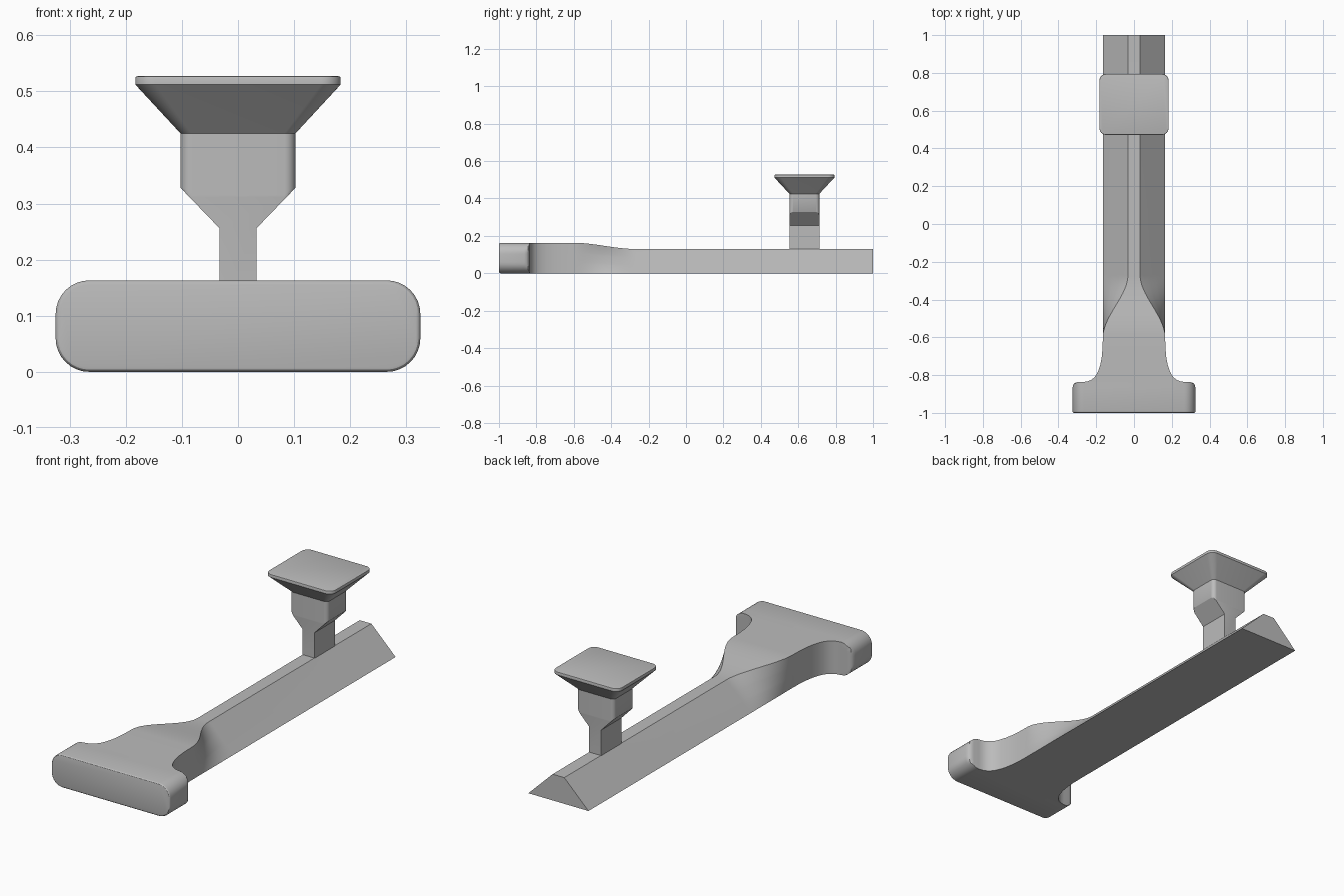
import bpy, bmesh, math

if "Cube" in bpy.data.objects:
    bpy.data.objects.remove(bpy.data.objects["Cube"])

grey = bpy.data.materials.new("plain grey")
grey.diffuse_color = (0.5, 0.5, 0.5, 1)
grey.use_nodes = True
grey.node_tree.nodes["Principled BSDF"].inputs["Base Color"].default_value = grey.diffuse_color


def rounded_rect(hx, hy, r, steps=8):
    """Closed outline of a rounded rectangle centred on the origin."""
    pts = []
    for k, (sx, sy) in enumerate(((1, 1), (-1, 1), (-1, -1), (1, -1))):
        for i in range(steps + 1):
            a = math.pi / 2 * (k + i / steps)
            pts.append((sx * (hx - r) + r * math.cos(a),
                        sy * (hy - r) + r * math.sin(a)))
    return pts


def clamp(v, limit):
    return max(-limit, min(limit, v))


def loft(name, rings):
    """Skin a list of equal-length rings, capping both ends."""
    bm = bmesh.new()
    vs = [[bm.verts.new(p) for p in ring] for ring in rings]
    n = len(vs[0])
    for a, b in zip(vs, vs[1:]):
        for i in range(n):
            j = (i + 1) % n
            bm.faces.new((a[i], a[j], b[j], b[i]))
    bm.faces.new(vs[0])
    bm.faces.new(vs[-1])
    bmesh.ops.remove_doubles(bm, verts=bm.verts, dist=0.00005)
    bmesh.ops.recalc_face_normals(bm, faces=bm.faces)
    me = bpy.data.meshes.new(name)
    bm.to_mesh(me)
    bm.free()
    me.materials.append(grey)
    ob = bpy.data.objects.new(name, me)
    bpy.context.collection.objects.link(ob)
    bpy.context.view_layer.objects.active = ob
    ob.select_set(True)
    bpy.ops.object.shade_smooth_by_angle(angle=math.radians(30))
    ob.select_set(False)
    return ob


# Body: wide rounded head, flared neck, then a tapered rail
HEAD, NECK, RIDGE = 0.325, 0.165, 0.032
TALL, LOW = 0.163, 0.13


def body_ring(y, w, t, h, inset=0.0):
    ring = []
    for x, z in rounded_rect(HEAD - inset, TALL / 2 - inset, 0.06 - inset):
        f = (z + TALL / 2) / TALL
        ring.append((clamp(x, w + (t - w) * f), y, f * h))
    return ring


rings = []
# softened front edge
for a in (0, 30, 60, 90):
    s = math.radians(a)
    rings.append(body_ring(-1 + 0.008 * (1 - math.cos(s)), HEAD, HEAD, TALL,
                           0.008 * (1 - math.sin(s))))
# rounded back corners of the head and concave flare into the neck
flare = [(-0.865, 0.325), (-0.852, 0.322), (-0.844, 0.316), (-0.839, 0.306),
         (-0.837, 0.295), (-0.836, 0.265), (-0.833, 0.245), (-0.825, 0.226),
         (-0.812, 0.21), (-0.795, 0.197), (-0.77, 0.186), (-0.74, 0.177),
         (-0.70, 0.17), (-0.65, 0.166)]
rings += [body_ring(y, w, w, TALL) for y, w in flare]
# blend of the neck into the narrow ridge
for i in range(25):
    u = i / 24
    s = u * u * (3 - 2 * u)
    rings.append(body_ring(-0.6 + 0.33 * u, NECK, NECK + (RIDGE - NECK) * s,
                           TALL + (LOW - TALL) * s))
rings.append(body_ring(1, NECK, RIDGE, LOW))
loft("body", rings)

# Post: thin stem, sloped shoulders, block and a flared square pad
CY = 0.633


def post_ring(z, hx, hy, r, limit=1.0):
    return [(clamp(x, limit), CY + y, z) for x, y in rounded_rect(hx, hy, r)]


BX, BY, BR = 0.1025, 0.08, 0.02
post = [post_ring(z, BX, BY, BR, 0.033) for z in (0.12, 0.256)]
for i in range(1, 9):
    # shoulder slope, sampled closely where it meets the rounded corners
    x = 0.0825 + 0.02 * math.sin(math.pi / 2 * i / 8)
    post.append(post_ring(0.256 + (x - 0.033) * 0.072 / 0.0695, BX, BY, BR, x))
post.append(post_ring(0.425, BX, BY, BR))
post.append(post_ring(0.512, 0.183, 0.161, 0.035))
post.append(post_ring(0.523, 0.183, 0.161, 0.035))
post.append(post_ring(0.526, 0.182, 0.160, 0.034))
post.append(post_ring(0.527, 0.179, 0.157, 0.031))
loft("post_with_pad", post)
